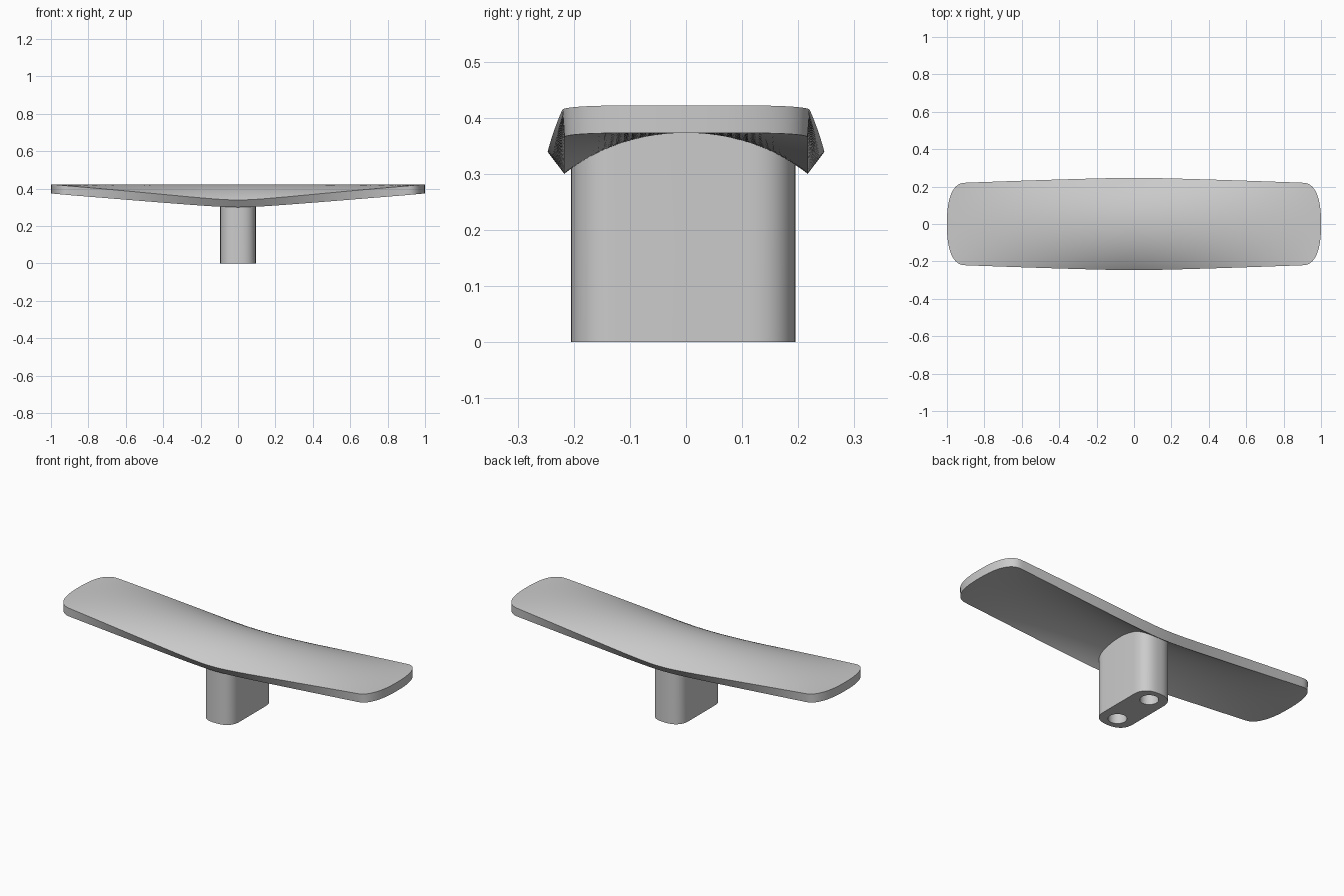
import bpy
import bmesh
from math import sqrt, sin, cos, pi, copysign

cube = bpy.data.objects.get("Cube")
if cube:
    bpy.data.objects.remove(cube, do_unlink=True)

grey = bpy.data.materials.new("plain_grey")
grey.use_nodes = True
grey.diffuse_color = (0.6, 0.6, 0.6, 1)
grey.node_tree.nodes["Principled BSDF"].inputs["Base Color"].default_value = (0.6, 0.6, 0.6, 1)

HALF_W = 0.217      # half width of the plate underside
UNDER = 0.373       # underside height along the centre line
THICK = 0.049
BEND = 0.12         # softness of the fold at mid length


def finish(bm, name):
    bmesh.ops.recalc_face_normals(bm, faces=bm.faces)
    mesh = bpy.data.meshes.new(name)
    bm.to_mesh(mesh)
    bm.free()
    mesh.materials.append(grey)
    obj = bpy.data.objects.new(name, mesh)
    bpy.context.collection.objects.link(obj)
    bpy.ops.object.select_all(action='DESELECT')
    obj.select_set(True)
    bpy.context.view_layer.objects.active = obj
    bpy.ops.object.shade_smooth_by_angle(angle=pi / 6)


def bulge(t, n=2.5):
    """Rounded end profile: 1 on the centre line, 0 at the side."""
    return max(0, 1 - abs(t) ** n) ** (1 / n)


def section(x, y, offset):
    """Point on the arched cross-section at x, moved out along its normal."""
    side_drop = 0.073 * (sqrt(1 + BEND ** 2) - sqrt(x * x + BEND ** 2)) / (sqrt(1 + BEND ** 2) - BEND)
    if side_drop < 1e-4:
        return x, y, UNDER + offset
    radius = (HALF_W ** 2 + side_drop ** 2) / (2 * side_drop)
    rise = sqrt(radius ** 2 - y * y)
    return x, y * (1 + offset / radius), UNDER - radius + rise * (1 + offset / radius)


# Arched plate: flat at both ends, drooping sides at mid length
bm = bmesh.new()
COLS, ROWS = 80, 40
layers = []
for offset in (0, THICK):
    grid = []
    for j in range(ROWS + 1):
        t = sin((j / ROWS - 0.5) * pi)
        length = 0.9 + 0.1 * bulge(t)
        grid.append([bm.verts.new(section((2 * i / COLS - 1) * length, t * HALF_W, offset))
                     for i in range(COLS + 1)])
    for a, b in zip(grid, grid[1:]):
        for i in range(COLS):
            bm.faces.new((a[i], a[i + 1], b[i + 1], b[i]))
    layers.append(grid)


def rim(grid):
    return (grid[0] + [row[-1] for row in grid[1:-1]]
            + grid[-1][::-1] + [row[0] for row in grid[-2:0:-1]])


def wall(bm, low, high):
    for i in range(len(low)):
        bm.faces.new((low[i - 1], low[i], high[i], high[i - 1]))


wall(bm, rim(layers[0]), rim(layers[1]))
finish(bm, "arched_plate")

# Stem with rounded ends, two blind screw holes and a top that follows the plate
bm = bmesh.new()
MID_Y, HALF_X = -0.005, 0.095


def loop(points):
    return [bm.verts.new(p) for p in points]


def edges(verts):
    return [bm.edges.new((verts[i - 1], verts[i])) for i in range(len(verts))]


outline = []
for k in range(64):
    a = 2 * pi * (k + 0.5) / 64
    t = copysign(abs(cos(a)) ** 0.8, cos(a))
    outline.append((HALF_X * t, MID_Y + copysign(0.11 + 0.09 * bulge(t), sin(a))))
base = loop((x, y, 0) for x, y in outline)
top = loop((x, y, section(x, y, 0)[2] + 0.02) for x, y in outline)
wall(bm, base, top)
bm.faces.new(top)
base_edges = [bm.edges.get((base[i - 1], base[i])) for i in range(len(base))]

for side in (-1, 1):
    circle = [(0.047 * cos(2 * pi * k / 32), MID_Y + side * 0.122 + 0.047 * sin(2 * pi * k / 32))
              for k in range(32)]
    mouth = loop((x, y, 0) for x, y in circle)
    floor = loop((x, y, 0.25) for x, y in circle)
    base_edges += edges(mouth)
    wall(bm, mouth, floor)
    bm.faces.new(floor)
bmesh.ops.triangle_fill(bm, edges=base_edges, use_beauty=True, normal=(0, 0, -1))
finish(bm, "stem")
